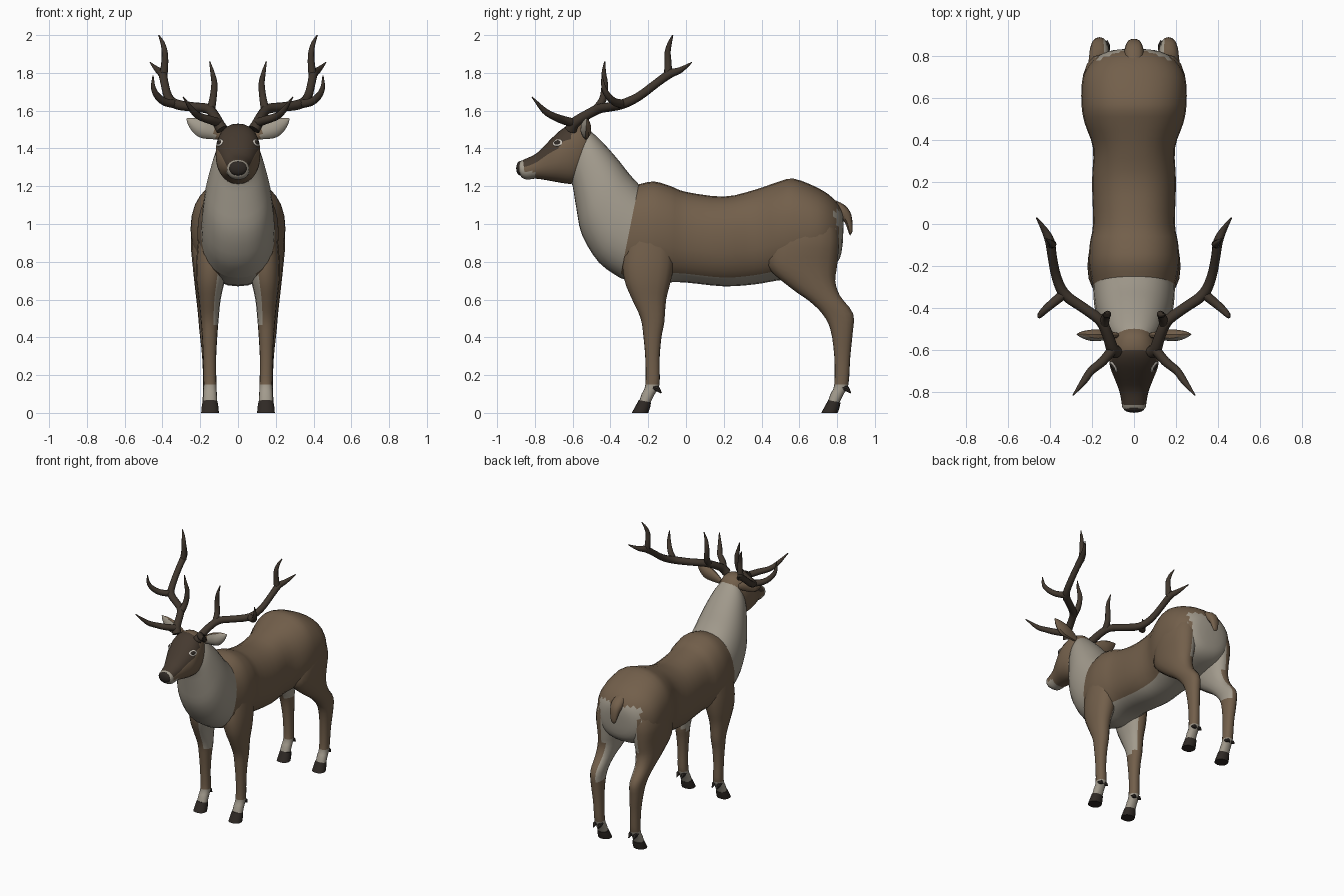
import bpy, bmesh, math
from mathutils import Vector, Matrix
from mathutils.bvhtree import BVHTree

if "Cube" in bpy.data.objects:
    bpy.data.objects.remove(bpy.data.objects["Cube"])

# Colours
COLOURS = [("brown_coat", (0.17, 0.115, 0.07)), ("cream_fur", (0.36, 0.325, 0.265)),
           ("dark_face", (0.06, 0.042, 0.029)), ("antler_horn", (0.052, 0.038, 0.027)),
           ("black_hoof", (0.028, 0.022, 0.018)), ("pale_rim", (0.6, 0.56, 0.5))]
BROWN, CREAM, DARK, HORN, HOOF, PALE = range(6)
MATS = []
for mat_name, rgb in COLOURS:
    m = bpy.data.materials.new(mat_name)
    m.diffuse_color = (*rgb, 1)
    m.use_nodes = True
    m.node_tree.nodes["Principled BSDF"].inputs["Base Color"].default_value = m.diffuse_color
    MATS.append(m)


def finish(name, bm, paint, mirror):
    """Turn a bmesh into an object, painting faces by index or by rule."""
    bmesh.ops.recalc_face_normals(bm, faces=bm.faces)
    bm.normal_update()
    for f in bm.faces:
        f.material_index = paint(f.calc_center_median(), f.normal) if callable(paint) else paint
    mesh = bpy.data.meshes.new(name)
    bm.to_mesh(mesh)
    bm.free()
    for m in MATS:
        mesh.materials.append(m)
    ob = bpy.data.objects.new(name, mesh)
    bpy.context.collection.objects.link(ob)
    if mirror:
        mod = ob.modifiers.new("mirror", 'MIRROR')
        mod.use_mirror_merge = False
    return ob


def smooth(keys, n):
    """Catmull-Rom interpolation between key tuples."""
    out = []
    for i in range(len(keys) - 1):
        k = [keys[max(0, min(len(keys) - 1, i + d))] for d in (-1, 0, 1, 2)]
        for s in range(n):
            t = s / n
            out.append([0.5 * (2 * b + (c - a) * t + (2 * a - 5 * b + 4 * c - d) * t * t
                               + (3 * b - a - 3 * c + d) * t ** 3) for a, b, c, d in zip(*k)])
    return out + [list(keys[-1])]


def skin(name, loops, paint, mirror=False):
    bm = bmesh.new()
    rows = [[bm.verts.new(p) for p in loop] for loop in loops]
    n = len(rows[0])
    for a, b in zip(rows, rows[1:]):
        for i in range(n):
            j = (i + 1) % n
            bm.faces.new((a[i], a[j], b[j], b[i]))
    bm.faces.new(rows[0])
    bm.faces.new(rows[-1])
    return finish(name, bm, paint, mirror)


def loft(name, rings, paint, mirror=False, n=3, sides=20, power=0.88):
    """Each ring: y, z of one edge, y, z of the opposite edge, centre x, half width."""
    def bend(v):
        return math.copysign(abs(v) ** power, v)
    loops = []
    for y0, z0, y1, z1, cx, w in smooth(rings, n):
        loop = []
        for i in range(sides):
            a = math.tau * i / sides
            c, s = bend(math.cos(a)), bend(math.sin(a))
            loop.append((cx + w * s, (y0 + y1) / 2 + c * (y0 - y1) / 2,
                         (z0 + z1) / 2 + c * (z0 - z1) / 2))
        loops.append(loop)
    return skin(name, loops, paint, mirror)


def tube(name, path, paint, n=3, sides=10, flat=1.0):
    """Each path point: x, y, z, radius. Mirrored to the other side."""
    pts = smooth(path, n)
    cs = [Vector(p[:3]) for p in pts]
    side, prev, loops = None, None, []
    for i, c in enumerate(cs):
        t = (cs[min(i + 1, len(cs) - 1)] - cs[max(i - 1, 0)]).normalized()
        if side is None:
            side = t.orthogonal().normalized()
        else:
            side = prev.rotation_difference(t) @ side
        prev = t
        up, r = t.cross(side), max(pts[i][3], 0.002)
        loop = []
        for k in range(sides):
            a = math.tau * k / sides
            o = (side * math.cos(a) + up * math.sin(a)) * r
            loop.append(c + Vector((o.x, o.y * flat, o.z)))
        loops.append(loop)
    return skin(name, loops, paint, True)


def ball(name, matrix, paint, mirror=False):
    bm = bmesh.new()
    bmesh.ops.create_uvsphere(bm, u_segments=16, v_segments=10, radius=1, matrix=matrix)
    return finish(name, bm, paint, mirror)


# Torso with pale belly and rump
def paint_torso(c, n):
    rump = c.y > 0.775 and c.z < 1.07 and abs(c.x) < 0.165
    return CREAM if rump or n.z < -0.78 else BROWN


loft("torso", [
    (-.25, 1.21, -.35, .715, 0, .195), (-.17, 1.225, -.22, .675, 0, .215),
    (-.08, 1.20, -.10, .69, 0, .21), (0, 1.17, 0, .69, 0, .195),
    (.20, 1.145, .20, .67, 0, .20), (.36, 1.18, .36, .68, 0, .195),
    (.48, 1.22, .48, .70, 0, .235), (.57, 1.24, .57, .71, 0, .25),
    (.70, 1.19, .69, .74, 0, .245), (.78, 1.135, .77, .77, 0, .20),
    (.825, 1.07, .815, .82, 0, .13), (.835, 1.0, .83, .90, 0, .04)], paint_torso, sides=28)

# Neck and chest
loft("neck", [
    (-.25, 1.21, -.35, .715, 0, .195), (-.30, 1.265, -.46, .795, 0, .19),
    (-.355, 1.335, -.55, .94, 0, .175), (-.42, 1.41, -.58, 1.08, 0, .15),
    (-.48, 1.47, -.60, 1.20, 0, .122), (-.52, 1.50, -.615, 1.235, 0, .098)], CREAM, sides=28)


# Head with dark face and pale muzzle
def paint_head(c, n):
    if c.y < -0.86 or (c.y < -0.80 and n.z < -0.3):
        return CREAM
    return DARK if c.y < -0.61 and n.z > 0.28 else BROWN


head = loft("head", [
    (-.485, 1.465, -.575, 1.25, 0, .09), (-.53, 1.52, -.60, 1.215, 0, .107),
    (-.60, 1.53, -.64, 1.215, 0, .118), (-.66, 1.50, -.70, 1.225, 0, .114),
    (-.72, 1.445, -.755, 1.235, 0, .092), (-.79, 1.375, -.80, 1.24, 0, .07),
    (-.85, 1.345, -.84, 1.235, 0, .06), (-.88, 1.33, -.868, 1.245, 0, .055),
    (-.892, 1.31, -.88, 1.265, 0, .04)], paint_head, sides=28)
ball("nose", Matrix.Translation((0, -.878, 1.295)) @ Matrix.Diagonal((.05, .021, .038, 1)), HOOF)

# Eyes laid on the head surface
tree = BVHTree.FromPolygons([v.co.copy() for v in head.data.vertices],
                            [tuple(p.vertices) for p in head.data.polygons])
spot, normal, _, _ = tree.ray_cast(Vector((.4, -.68, 1.43)), Vector((-1, 0, 0)))
place = Matrix.Translation(spot) @ normal.to_track_quat('X', 'Z').to_matrix().to_4x4()
ball("eye_rim", place @ Matrix.Diagonal((.006, .029, .021, 1)), PALE, True)
ball("eye", place @ Matrix.Diagonal((.010, .022, .015, 1)), HOOF, True)

# Ears, pale inside
tube("ear", [(.08, -.53, 1.465, .02), (.13, -.53, 1.485, .038), (.19, -.53, 1.505, .048),
             (.24, -.527, 1.535, .03), (.272, -.525, 1.558, .003)],
     lambda c, n: CREAM if n.y < -0.35 and c.x > 0.12 else BROWN, flat=.6)

# Antlers: main beam and tines
tube("antler_beam", [
    (.085, -.61, 1.50, .032), (.105, -.59, 1.535, .029), (.125, -.53, 1.575, .026),
    (.16, -.46, 1.61, .026), (.24, -.40, 1.62, .025), (.33, -.335, 1.635, .026),
    (.37, -.25, 1.675, .023), (.39, -.15, 1.75, .022), (.40, -.085, 1.795, .023),
    (.425, -.03, 1.815, .016), (.465, .03, 1.855, .003)], HORN)
tube("antler_brow_tine", [
    (.10, -.595, 1.535, .024), (.15, -.655, 1.552, .022), (.205, -.70, 1.57, .019),
    (.24, -.75, 1.60, .016), (.29, -.815, 1.672, .003)], HORN)
tube("antler_inner_tine", [
    (.145, -.48, 1.60, .024), (.133, -.44, 1.66, .02), (.125, -.43, 1.74, .017),
    (.135, -.435, 1.80, .012), (.15, -.43, 1.86, .003)], HORN)
tube("antler_outer_tine", [
    (.33, -.33, 1.635, .024), (.385, -.375, 1.645, .021), (.425, -.41, 1.675, .018),
    (.448, -.435, 1.72, .013), (.45, -.445, 1.785, .003)], HORN)
tube("antler_top_tine", [
    (.395, -.095, 1.785, .022), (.388, -.095, 1.85, .019), (.388, -.097, 1.91, .016),
    (.40, -.085, 1.96, .011), (.42, -.07, 2.0, .003)], HORN)

# Tail
loft("tail", [
    (.78, 1.13, .79, 1.05, 0, .045), (.84, 1.10, .82, 1.03, 0, .045),
    (.875, 1.05, .845, 1.0, 0, .035), (.882, .97, .862, .95, 0, .02),
    (.873, .945, .87, .94, 0, .004)], BROWN, sides=12)


# Legs with pale inner thighs and socks
def paint_leg(c, n):
    rump = c.y > 0.7 and c.z > 0.72 and n.y > 0.45 and c.x < 0.165
    inner = n.x < -0.55 and c.z > 0.47
    return CREAM if rump or inner or c.z < 0.15 else BROWN


loft("front_leg", [
    (-.30, 1.0, -.06, 1.0, .12, .08), (-.335, .82, -.06, .82, .135, .085),
    (-.325, .70, -.08, .70, .145, .075), (-.285, .60, -.105, .60, .15, .058),
    (-.24, .50, -.115, .48, .15, .047), (-.225, .40, -.13, .40, .15, .04),
    (-.215, .28, -.14, .28, .15, .034), (-.215, .15, -.14, .15, .148, .034),
    (-.235, .10, -.165, .10, .148, .036), (-.255, .04, -.19, .05, .148, .038)],
    paint_leg, True, sides=16)
loft("hind_leg", [
    (.47, 1.05, .79, 1.05, .13, .09), (.45, .92, .81, .92, .15, .10),
    (.43, .78, .80, .78, .155, .085), (.55, .665, .79, .70, .16, .07),
    (.655, .59, .815, .62, .165, .056), (.725, .52, .885, .525, .165, .047),
    (.765, .44, .882, .42, .162, .042), (.785, .30, .87, .30, .155, .035),
    (.785, .15, .86, .15, .15, .034), (.765, .10, .835, .10, .15, .036),
    (.745, .04, .81, .05, .15, .038)], paint_leg, True, sides=16)

# Hooves and dewclaws
for leg, dy in (("front", 0), ("hind", 1.003)):
    loft(leg + "_hoof", [
        (-.25 + dy, .068, -.185 + dy, .055, .148, .040),
        (-.268 + dy, .035, -.19 + dy, .028, .148, .045),
        (-.287 + dy, 0, -.20 + dy, 0, .148, .048)], HOOF, True, n=1, sides=14)
    for label, x in (("inner", .128), ("outer", .170)):
        tube(f"{leg}_dewclaw_{label}", [
            (x, -.175 + dy, .135, .014), (x, -.15 + dy, .127, .014),
            (x, -.13 + dy, .105, .003)], HOOF, n=1, sides=8)

# Smooth shading with sharp edges kept
for ob in bpy.data.objects:
    ob.select_set(True)
bpy.context.view_layer.objects.active = head
bpy.ops.object.shade_smooth_by_angle(angle=math.radians(40))
